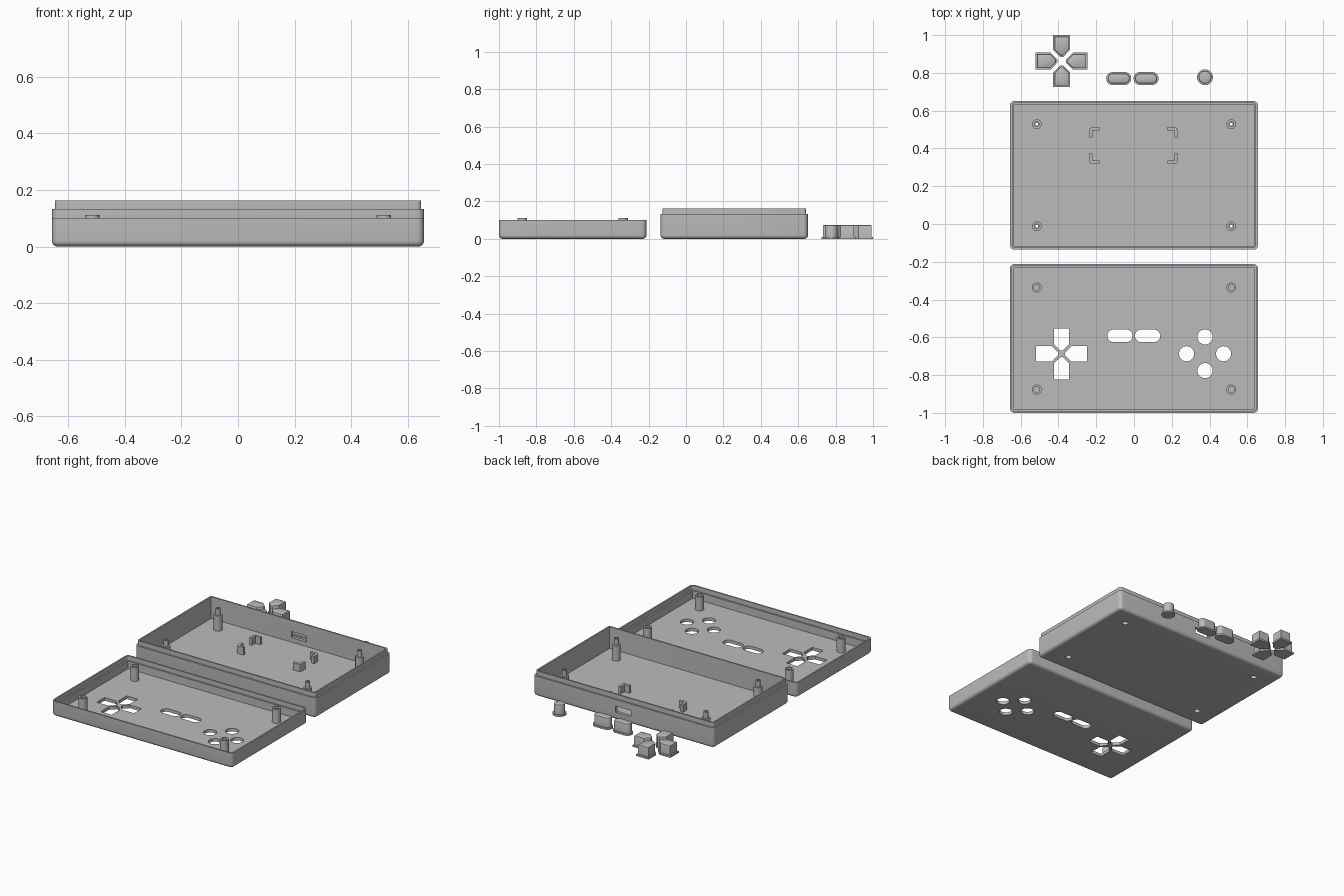
import bpy, bmesh, math

if "Cube" in bpy.data.objects:
    bpy.data.objects.remove(bpy.data.objects["Cube"])

# Single plastic colour
grey = bpy.data.materials.new("grey_plastic")
grey.diffuse_color = (0.5, 0.5, 0.5, 1)
grey.use_nodes = True
grey.node_tree.nodes["Principled BSDF"].inputs["Base Color"].default_value = grey.diffuse_color


# ---------- outlines (2D point lists) ----------
def circle(cx, cy, r, n=32):
    return [(cx + r * math.cos(2 * math.pi * i / n),
             cy + r * math.sin(2 * math.pi * i / n)) for i in range(n)]


def rounded_rect(cx, cy, hx, hy, r, seg=6):
    pts = []
    for k, (sx, sy) in enumerate([(1, 1), (-1, 1), (-1, -1), (1, -1)]):
        for i in range(seg + 1):
            a = math.pi / 2 * (k + i / seg)
            pts.append((cx + sx * (hx - r) + r * math.cos(a),
                        cy + sy * (hy - r) + r * math.sin(a)))
    return pts


def pill(cx, cy, hx, hy):
    return rounded_rect(cx, cy, hx, hy, hy * 0.98, 10)


def arm(cx, cy, turn, outer, half, tip, tip_half=0.007):
    """One arm of a cross, with a 45 degree point facing the centre."""
    neck = tip + half - tip_half
    c, s = round(math.cos(turn)), round(math.sin(turn))
    pts = [(outer, -half), (outer, half), (neck, half),
           (tip, tip_half), (tip, -tip_half), (neck, -half)]
    return [(cx + x * c - y * s, cy + x * s + y * c) for x, y in pts]


# ---------- solids ----------
def skin(name, loops, closed=False):
    """Join stacked outlines [(points, z), ...] into one solid."""
    bm = bmesh.new()
    rings = [[bm.verts.new((x, y, z)) for x, y in pts] for pts, z in loops]
    n = len(rings[0])
    pairs = list(zip(rings, rings[1:]))
    if closed:
        pairs.append((rings[-1], rings[0]))
    for a, b in pairs:
        for i in range(n):
            j = (i + 1) % n
            bm.faces.new((a[i], a[j], b[j], b[i]))
    if not closed:
        bm.faces.new(rings[0][::-1])
        bm.faces.new(rings[-1])
    bmesh.ops.recalc_face_normals(bm, faces=bm.faces)
    me = bpy.data.meshes.new(name)
    bm.to_mesh(me)
    bm.free()
    me.materials.append(grey)
    ob = bpy.data.objects.new(name, me)
    bpy.context.collection.objects.link(ob)
    return ob


def activate(ob):
    bpy.ops.object.select_all(action='DESELECT')
    ob.select_set(True)
    bpy.context.view_layer.objects.active = ob


def smooth(ob):
    activate(ob)
    bpy.ops.object.shade_smooth_by_angle(angle=math.radians(30))


def cut(ob, outline, z0, z1):
    cutter = skin("cutter", [(outline, z0), (outline, z1)])
    cutter.hide_render = True
    activate(ob)
    mod = ob.modifiers.new("cut", 'BOOLEAN')
    mod.operation = 'DIFFERENCE'
    mod.solver = 'EXACT'
    mod.object = cutter
    bpy.ops.object.modifier_apply(modifier=mod.name)
    bpy.data.objects.remove(cutter)


HX, HY, FLOOR, FILLET = 0.657, 0.394, 0.02, 0.02


def tray(name, cy, rim):
    """Open box: rounded bottom edge, then the rim profile (inset, z), then the floor."""
    prof = [(FILLET * (1 - math.sin(a)), FILLET * (1 - math.cos(a)))
            for a in [math.pi / 2 * i / 6 for i in range(7)]]
    prof += rim + [(0.02, FLOOR)]
    return skin(name, [(rounded_rect(0, cy, HX - d, HY - d, 0.025 - d), z)
                       for d, z in prof])


# ---------- front half of the case ----------
FY = -0.606
front = tray("front_shell", FY, [(0, 0.1), (0.01, 0.1), (0.01, 0.07), (0.02, 0.07)])
for k in range(4):
    cut(front, arm(-0.383, -0.687, k * math.pi / 2, 0.135, 0.04, 0.018), -0.05, 0.05)
for x in (-0.074, 0.072):
    cut(front, pill(x, -0.592, 0.067, 0.033), -0.05, 0.05)
for x, y in [(0.376, -0.598), (0.278, -0.687), (0.474, -0.687), (0.376, -0.776)]:
    cut(front, circle(x, y, 0.04), -0.05, 0.05)
smooth(front)

# ---------- back half of the case ----------
BY = 0.258
back = tray("back_shell", BY, [(0, 0.133), (0.01, 0.133), (0.01, 0.163), (0.02, 0.163)])
cut(back, rounded_rect(0, 0.65, 0.055, 0.06, 0.002), 0.05, 0.09)

# ---------- screw posts ----------
for sx in (-1, 1):
    for sy in (-1, 1):
        x, y = sx * 0.515, FY + sy * 0.27
        smooth(skin("front_post", [(circle(x, y, r), z) for r, z in
               [(0.026, 0.01), (0.026, 0.112), (0.016, 0.112), (0.016, 0.022)]]))
        y = BY + sy * 0.27
        cut(back, circle(x, y, 0.018), -0.05, 0.05)
        smooth(skin("back_post", [(circle(x, y, r), z) for r, z in
               [(0.026, 0.01), (0.026, 0.121), (0.015, 0.121), (0.015, 0.161),
                (0.008, 0.161), (0.008, 0.11), (0.018, 0.11), (0.018, 0.01)]], True))
smooth(back)

# ---------- corner brackets inside the back half ----------
for sx in (-1, 1):
    for sy in (-1, 1):
        shape = [(0, 0.018), (0.005, 0.005), (0.018, 0), (0.055, 0),
                 (0.055, 0.018), (0.018, 0.018), (0.018, 0.055), (0, 0.055)]
        pts = [(-0.003 + sx * (0.235 - u), 0.415 + sy * (0.098 - v)) for u, v in shape]
        skin("corner_bracket", [(pts, 0.015), (pts, 0.068)])


# ---------- loose buttons: flange, key, softened top edge ----------
def button(name, outline):
    """outline(d) gives the flange outline shrunk by d."""
    flange, key = outline(0), outline(0.008)
    smooth(skin(name, [(flange, 0), (flange, 0.011), (key, 0.011), (key, 0.067),
                       (outline(0.01), 0.072), (outline(0.014), 0.074)]))


for k in range(4):
    button("direction_button", lambda d: arm(-0.383, 0.862, k * math.pi / 2,
                                             0.138 - d, 0.045 - d, 0.022 + d))
for x in (-0.081, 0.064):
    button("pill_button", lambda d: pill(x, 0.77, 0.066 - d, 0.034 - d))
button("round_button", lambda d: circle(0.376, 0.777, 0.042 - d))
